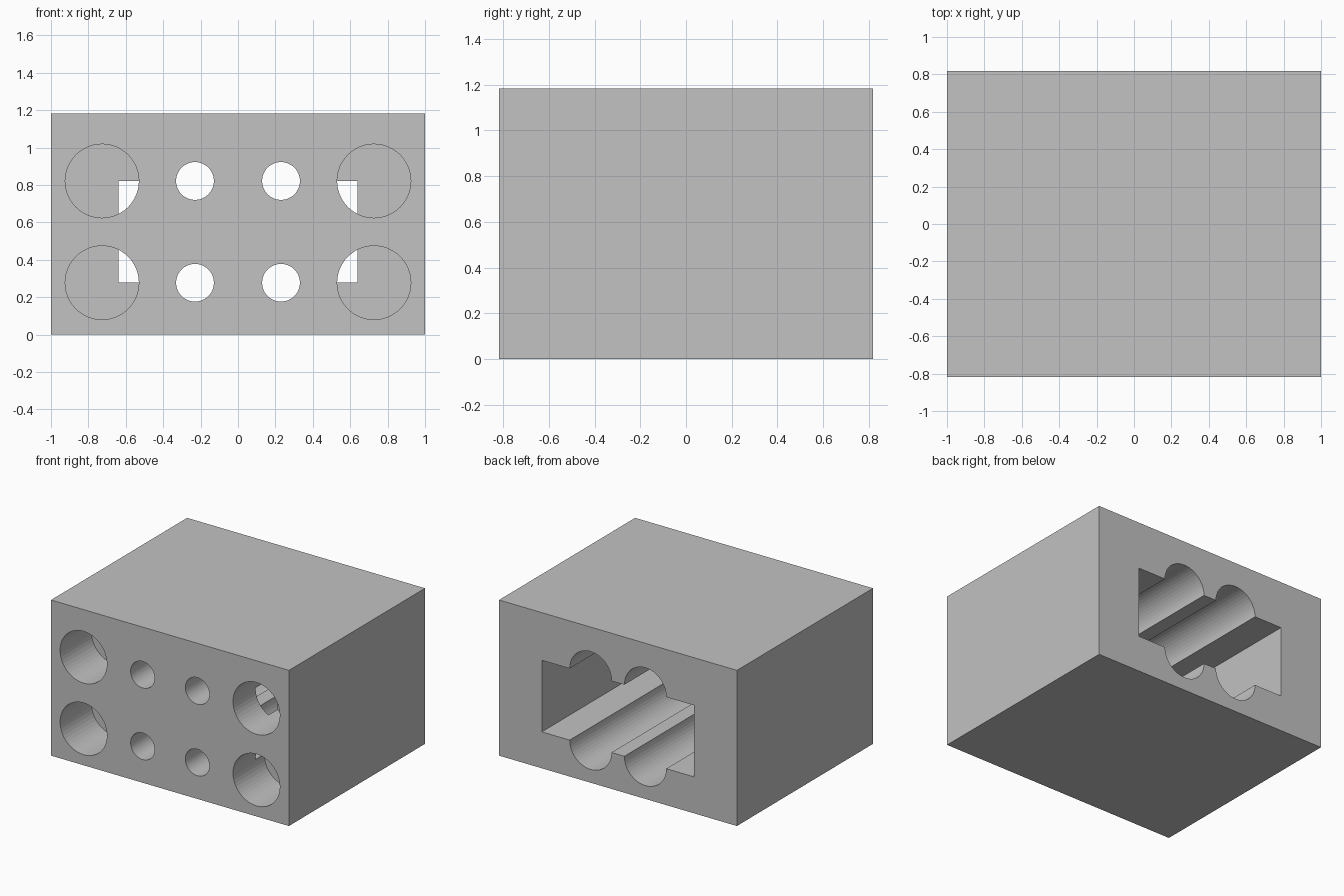
import bpy, bmesh, math

cube = bpy.data.objects.get("Cube")
if cube:
    bpy.data.objects.remove(cube, do_unlink=True)

HALF_X, HALF_Y, HEIGHT = 1.0, 0.817, 1.183
LOW, HIGH = 0.277, 0.821            # heights of the two bore rows
INNER_X, OUTER_X = 0.23, 0.727      # bore columns
SEGMENTS = 48

grey = bpy.data.materials.new("light_grey")
grey.use_nodes = True
colour = (0.54, 0.54, 0.54, 1)
grey.diffuse_color = colour
grey.node_tree.nodes["Principled BSDF"].inputs["Base Color"].default_value = colour


def prism(name, outline, y0, y1):
    """Extrude an x-z outline along y."""
    bm = bmesh.new()
    face = bm.faces.new([bm.verts.new((x, y0, z)) for x, z in outline])
    moved = bmesh.ops.extrude_face_region(bm, geom=[face])["geom"]
    verts = [v for v in moved if isinstance(v, bmesh.types.BMVert)]
    bmesh.ops.translate(bm, verts=verts, vec=(0, y1 - y0, 0))
    bmesh.ops.recalc_face_normals(bm, faces=bm.faces)
    mesh = bpy.data.meshes.new(name)
    bm.to_mesh(mesh)
    bm.free()
    mesh.materials.append(grey)
    obj = bpy.data.objects.new(name, mesh)
    bpy.context.collection.objects.link(obj)
    return obj


def arc(x, z, radius, start, sweep, count):
    steps = [start + sweep * i / count for i in range(count + 1)]
    return [(x + radius * math.cos(a), z + radius * math.sin(a)) for a in steps]


def bore(name, x, z, radius, depth):
    outline = arc(x, z, radius, 0, 2 * math.pi, SEGMENTS)[:-1]
    return prism(name, outline, -HALF_Y - 0.1, -HALF_Y + depth)


# Solid block
block = prism("connector_block", [(-HALF_X, 0), (HALF_X, 0),
              (HALF_X, HEIGHT), (-HALF_X, HEIGHT)], -HALF_Y, HALF_Y)

# Rear pocket: rectangle with half-round channels above and below
pocket = [(-0.64, HIGH)]
for x in (-INNER_X, INNER_X):
    pocket += arc(x, HIGH, 0.176, math.pi, -math.pi, SEGMENTS // 2)
pocket += [(0.64, HIGH), (0.64, LOW)]
for x in (INNER_X, -INNER_X):
    pocket += arc(x, LOW, 0.176, 0, -math.pi, SEGMENTS // 2)
pocket += [(-0.64, LOW)]
cutters = [prism("rear_pocket_cutter", pocket, -HALF_Y + 0.27, HALF_Y + 0.1)]

# Front bores: narrow ones reach the pocket, wide ones are blind
for side in (-1, 1):
    for z in (LOW, HIGH):
        cutters.append(bore("narrow_bore_cutter", side * INNER_X, z, 0.101, 0.35))
        cutters.append(bore("wide_bore_cutter", side * OUTER_X, z, 0.197, 0.375))

# Cut everything and discard the cutters
bpy.context.view_layer.objects.active = block
for cutter in cutters:
    cutter.hide_render = True
    mod = block.modifiers.new("cut", "BOOLEAN")
    mod.operation = "DIFFERENCE"
    mod.solver = "EXACT"
    mod.object = cutter
    bpy.ops.object.modifier_apply(modifier=mod.name)
    bpy.data.objects.remove(cutter, do_unlink=True)
